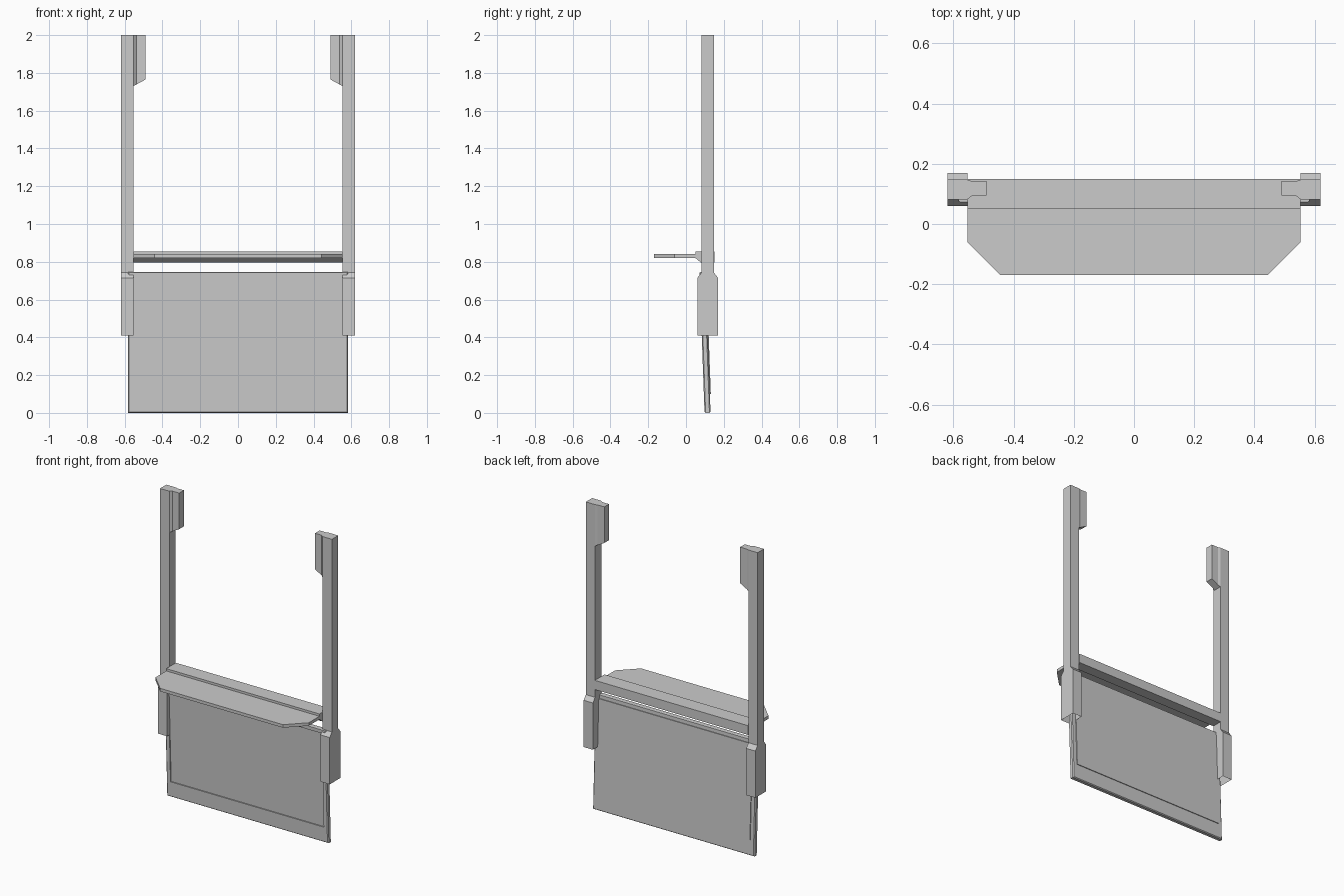
import bpy, bmesh
from mathutils import Matrix

if "Cube" in bpy.data.objects:
    bpy.data.objects.remove(bpy.data.objects["Cube"])


def prism(name, pts, axis, lo, hi, mirror=False, open_bottom=False):
    """Extrude a 2D profile between lo and hi along the given axis."""
    place = {'X': lambda a, b, t: (t, a, b),
             'Y': lambda a, b, t: (a, t, b),
             'Z': lambda a, b, t: (a, b, t)}[axis]
    bm = bmesh.new()
    rings = [[bm.verts.new(place(a, b, t)) for a, b in pts] for t in (lo, hi)]
    bm.faces.new(rings[0])
    bm.faces.new(rings[1])
    for i in range(len(pts)):
        j = (i + 1) % len(pts)
        bm.faces.new((rings[0][i], rings[0][j], rings[1][j], rings[1][i]))
    bmesh.ops.recalc_face_normals(bm, faces=bm.faces)
    if open_bottom:
        down = [f for f in bm.faces if f.normal.z < -0.9]
        bmesh.ops.delete(bm, geom=down, context='FACES')
    me = bpy.data.meshes.new(name)
    bm.to_mesh(me)
    bm.free()
    ob = bpy.data.objects.new(name, me)
    bpy.context.collection.objects.link(ob)
    if mirror:
        ob.modifiers.new("Mirror", 'MIRROR')
    return ob


# Side posts with the wider sleeve at the lower end
prism("side_posts",
      [(0.06, 0.41), (0.17, 0.41), (0.17, 0.715), (0.147, 0.743), (0.147, 2.0),
       (0.082, 2.0), (0.082, 0.743), (0.06, 0.715)],
      'X', 0.553, 0.62, mirror=True, open_bottom=True)

# Inward tabs at the post tops, with the lower end cut at a slope
tabs = prism("top_tabs",
             [(0.553, 0.082), (0.538, 0.094), (0.49, 0.094),
              (0.49, 0.142), (0.538, 0.142), (0.553, 0.147)],
             'Z', 1.73, 2.0, mirror=True)
for v in tabs.data.vertices:
    if v.co.z < 1.9:
        v.co.z = 1.73 + (0.553 - v.co.x) * 0.55

# Cross rail between the posts
prism("cross_rail",
      [(0.05, 0.855), (0.05, 0.82), (0.08, 0.795), (0.15, 0.795), (0.15, 0.855)],
      'X', -0.553, 0.553)

# Shelf with clipped front corners
prism("shelf",
      [(-0.553, 0.05), (-0.553, -0.06), (-0.443, -0.17),
       (0.443, -0.17), (0.553, -0.06), (0.553, 0.05)],
      'Z', 0.82, 0.84)


def panel_frame():
    """Rectangular frame, built from nested rings, leaning slightly forward."""
    bm = bmesh.new()

    def ring(x, z0, z1, y):
        return [bm.verts.new(c) for c in
                ((-x, y, z0), (x, y, z0), (x, y, z1), (-x, y, z1))]
    rings = [ring(0.553, 0.10, 0.72, 0.098), ring(0.577, 0.005, 0.743, 0.098),
             ring(0.583, 0.0, 0.745, 0.104), ring(0.583, 0.0, 0.745, 0.124),
             ring(0.577, 0.005, 0.743, 0.13), ring(0.553, 0.10, 0.72, 0.13)]
    for a, b in zip(rings, rings[1:] + rings[:1]):
        for i in range(4):
            j = (i + 1) % 4
            bm.faces.new((a[i], a[j], b[j], b[i]))
    bmesh.ops.recalc_face_normals(bm, faces=bm.faces)
    me = bpy.data.meshes.new("panel_frame")
    bm.to_mesh(me)
    bm.free()
    ob = bpy.data.objects.new("panel_frame", me)
    bpy.context.collection.objects.link(ob)
    return ob


# Lower panel: frame plus a thin infill set back from its front
infill = prism("panel_infill",
               [(0.105, 0.10), (0.135, 0.10), (0.135, 0.72), (0.105, 0.72)],
               'X', -0.553, 0.553)
lean = Matrix.Identity(4)
lean[1][2] = -0.036
for ob in (panel_frame(), infill):
    ob.data.transform(lean)
